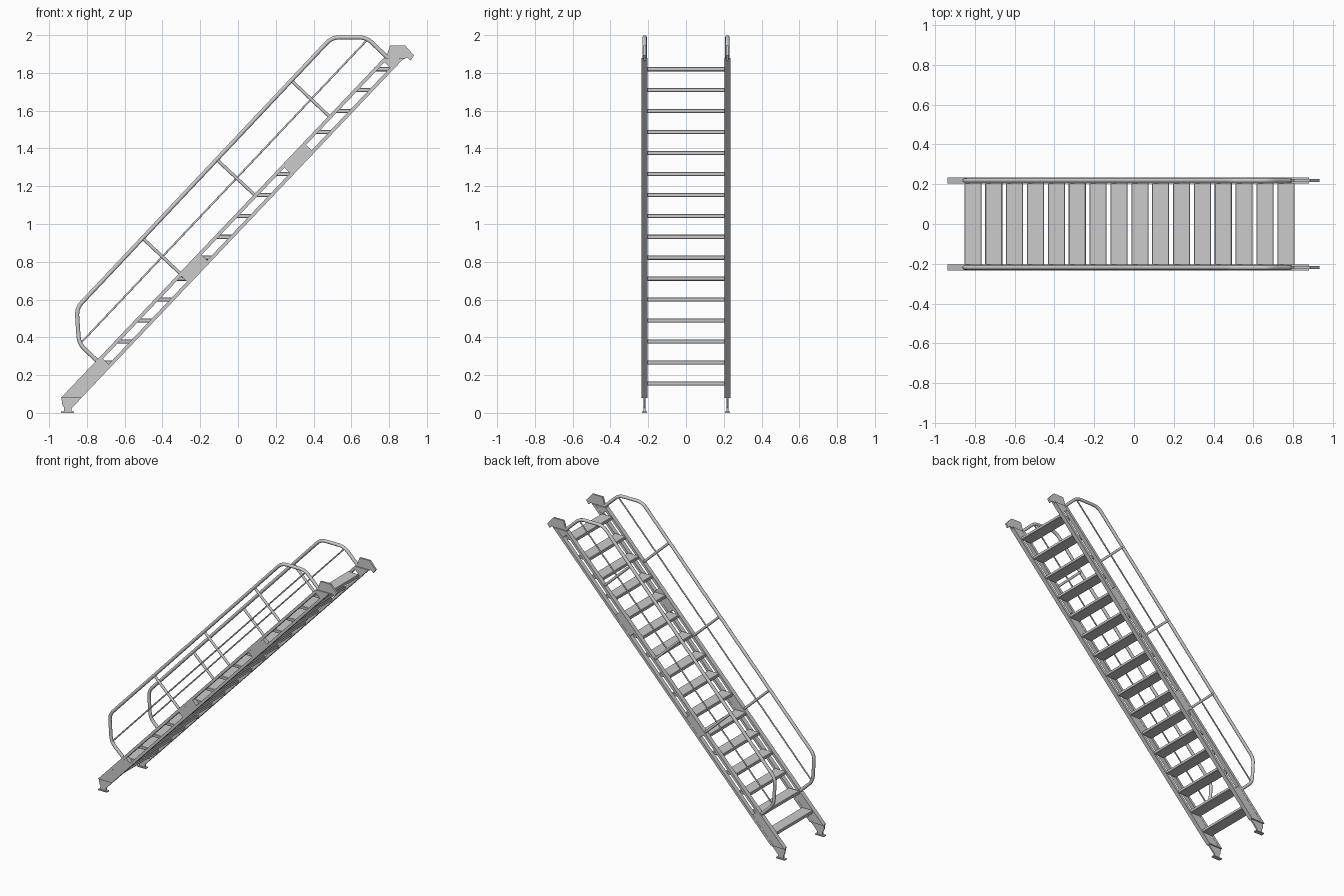
import bpy, bmesh, math
from mathutils import Vector

if "Cube" in bpy.data.objects:
    bpy.data.objects.remove(bpy.data.objects["Cube"])

SLOPE = 1.053                 # rise over run of the stair
Y_MID = 0.219                 # centre plane of each side frame
H = 0.057                     # half the vertical depth of a stringer
RAIL = 0.027                  # vertical depth of each stringer rail


def zc(x):
    return 1.0095 + SLOPE * x


def on_line(z, off):
    """Point at height z on the line parallel to the slope, shifted by off."""
    return ((z - off - 1.0095) / SLOPE, z)


def add(name, mesh, mirror=True):
    ob = bpy.data.objects.new(name, mesh)
    bpy.context.collection.objects.link(ob)
    if mirror:
        m = ob.modifiers.new("mirror", 'MIRROR')
        m.use_axis = (False, True, False)
    return ob


def prism(name, outlines, width, mirror=True, y=-Y_MID):
    """Extrude x-z outlines to a width along y."""
    bm = bmesh.new()
    for pts in outlines:
        f = bm.faces.new([bm.verts.new((px, y - width / 2, pz)) for px, pz in pts])
        r = bmesh.ops.extrude_face_region(bm, geom=[f])
        vs = [g for g in r["geom"] if isinstance(g, bmesh.types.BMVert)]
        bmesh.ops.translate(bm, verts=vs, vec=(0, width, 0))
    bmesh.ops.recalc_face_normals(bm, faces=bm.faces)
    me = bpy.data.meshes.new(name)
    bm.to_mesh(me)
    bm.free()
    return add(name, me, mirror)


def fillet(pts, r, n=5):
    """Round the inner corners of an x-z path."""
    v = [Vector(p) for p in pts]
    out = [v[0]]
    for a, b, c in zip(v, v[1:], v[2:]):
        p, q = b + (a - b).normalized() * r, b + (c - b).normalized() * r
        for i in range(n + 1):
            t = i / n
            out.append(p * (1 - t) ** 2 + b * 2 * t * (1 - t) + q * t * t)
    return out + [v[-1]]


def tubes(name, paths, radius):
    cu = bpy.data.curves.new(name, 'CURVE')
    cu.dimensions = '3D'
    cu.bevel_depth, cu.bevel_resolution = radius, 3
    cu.use_fill_caps = True
    for path in paths:
        sp = cu.splines.new('POLY')
        sp.points.add(len(path) - 1)
        for pt, (px, pz) in zip(sp.points, path):
            pt.co = (px, -Y_MID, pz, 1)
    tmp = bpy.data.objects.new("tmp", cu)
    me = bpy.data.meshes.new_from_object(tmp)
    me.name = name
    bpy.data.objects.remove(tmp)
    ob = add(name, me)
    bpy.context.view_layer.objects.active = ob
    ob.select_set(True)
    bpy.ops.object.shade_smooth_by_angle(angle=math.radians(40))
    ob.select_set(False)


# Stringer rails: upper and lower bar of each side, cut level at both ends
Z0, Z1 = 0.08, 1.88
prism("stringer_rails",
      [[on_line(Z0, a), on_line(Z1, a), on_line(Z1, b), on_line(Z0, b)]
       for a, b in ((H, H - RAIL), (-H + RAIL, -H))], 0.031)

# Web plates that close the stringer between its open windows
half = Vector((-SLOPE, 1)).normalized() * (H - RAIL + 0.004) / math.hypot(1, SLOPE)


def web(x0, x1):
    a, b = Vector((x0, zc(x0))), Vector((x1, zc(x1)))
    return [a + half, b + half, b - half, a - half]


bottom = [on_line(Z0, H - RAIL + 0.002), web(-0.9, -0.70)[1],
          web(-0.9, -0.70)[2], on_line(Z0, -H + RAIL - 0.002)]
top = [web(0.79, 0.9)[0], on_line(Z1, H - RAIL + 0.002),
       on_line(Z1, -H + RAIL - 0.002), web(0.79, 0.9)[3]]
prism("stringer_webs", [bottom, web(-0.285, -0.178), web(0.26, 0.375), top], 0.029)

# Feet: thin bracket and ground pad
prism("foot_bracket", [[(-0.934, 0.085), (-0.932, 0.045), (-0.922, 0.03), (-0.922, 0.004),
                        (-0.882, 0.004), (-0.88, 0.025), (-0.868, 0.037),
                        on_line(0.085, -H)]], 0.011)
prism("foot_pad", [[(-0.937, 0), (-0.868, 0), (-0.868, 0.007), (-0.937, 0.007)]], 0.026)

# Hooked brackets at the top end
prism("top_hook", [[(0.765, 1.868), (0.79, 1.90), (0.805, 1.945), (0.885, 1.945),
                    (0.932, 1.892), (0.914, 1.865), (0.896, 1.882), (0.868, 1.868)]], 0.014)

# Treads
step = [(-0.81 + 0.1049 * i, 0.156 + 0.1109 * i) for i in range(16)]
treads = prism("treads",
               [[(x - 0.043, z - 0.011), (x + 0.043, z - 0.011),
                 (x + 0.043, z + 0.011), (x - 0.043, z + 0.011)] for x, z in step],
               0.412, mirror=False, y=0)
bev = treads.modifiers.new("bevel", 'BEVEL')
bev.width, bev.segments = 0.003, 1

# Handrail loop, posts and thin middle rail
tubes("handrail", [fillet([(-0.735, 0.265), (-0.842, 0.367), (-0.854, 0.555),
                           (0.497, 1.988), (0.68, 1.988), (0.787, 1.885)], 0.04)], 0.0115)
tubes("handrail_posts", [[(-0.505, 0.925), (-0.287, 0.72)],
                         [(-0.113, 1.342), (0.092, 1.15)],
                         [(0.282, 1.76), (0.485, 1.568)]], 0.009)
tubes("middle_rail", [[(-0.838, 0.364), (0.684, 1.975)]], 0.005)
